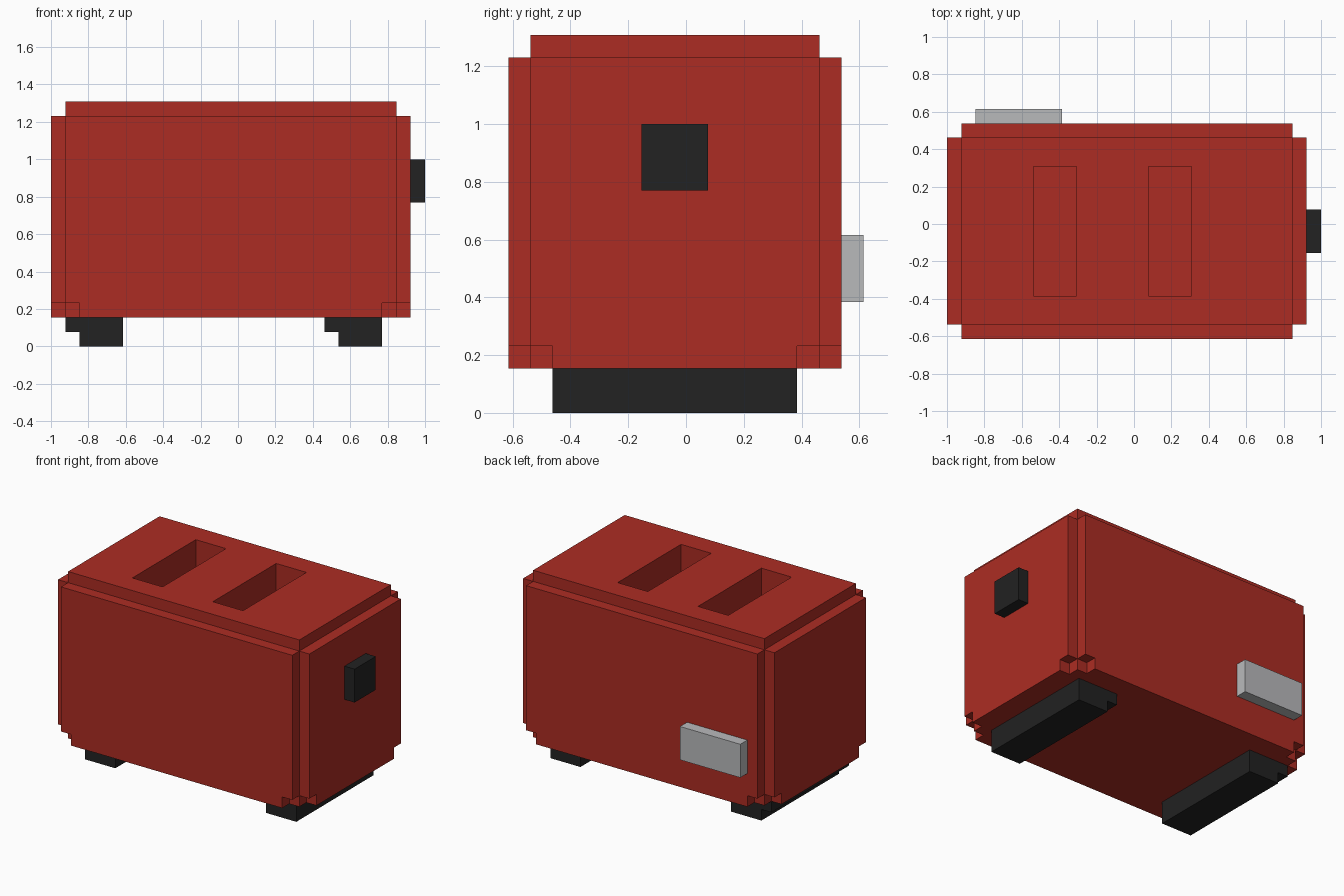
import bpy
import bmesh
from mathutils import Vector

cube = bpy.data.objects.get("Cube")
if cube:
    bpy.data.objects.remove(cube, do_unlink=True)

U = 1 / 13  # one block of the grid everything sits on


def material(name, rgb):
    mat = bpy.data.materials.new(name)
    mat.use_nodes = True
    mat.diffuse_color = (*rgb, 1)
    mat.node_tree.nodes["Principled BSDF"].inputs["Base Color"].default_value = (*rgb, 1)
    return mat


red = material("red enamel", (0.413, 0.0252, 0.0168))
black = material("black rubber", (0.016, 0.016, 0.016))
grey = material("grey metal", (0.485, 0.491, 0.50))


def prism(name, profile, axis, start, end, mat):
    """Extrude a flat profile (side, height) along x or y, in grid blocks."""
    def place(a, z, d):
        return Vector((d, a, z) if axis == "x" else (a, d, z)) * U
    bm = bmesh.new()
    face = bm.faces.new([bm.verts.new(place(a, z, start)) for a, z in profile])
    moved = bmesh.ops.extrude_face_region(bm, geom=[face], use_keep_orig=True)["geom"]
    shift = place(0, 0, end - start)
    bmesh.ops.translate(bm, vec=shift, verts=[v for v in moved if isinstance(v, bmesh.types.BMVert)])
    bmesh.ops.recalc_face_normals(bm, faces=bm.faces)
    mesh = bpy.data.meshes.new(name)
    bm.to_mesh(mesh)
    bm.free()
    mesh.materials.append(mat)
    obj = bpy.data.objects.new(name, mesh)
    bpy.context.collection.objects.link(obj)
    return obj


def box(name, x, y, z, mat):
    profile = [(x[0], z[0]), (x[1], z[0]), (x[1], z[1]), (x[0], z[1])]
    return prism(name, profile, "y", y[0], y[1], mat)


def panel(name, lo, hi, axis, start, end):
    """Wall panel with a one-block notch in both lower corners."""
    profile = [(lo + 1, 2), (hi - 1, 2), (hi - 1, 3), (hi, 3),
               (hi, 16), (lo, 16), (lo, 3), (lo + 1, 3)]
    return prism(name, profile, axis, start, end, red)


# Main body with two bread slots cut into the top
body = box("body", (-12, 11), (-7, 6), (2, 17), red)
for x in (-7, 1):
    cutter = box("slot_cutter", (x, x + 3), (-5, 4), (7, 18), red)
    cutter.hide_render = True
    mod = body.modifiers.new("slot", "BOOLEAN")
    mod.operation = "DIFFERENCE"
    mod.solver = "EXACT"
    mod.object = cutter
    bpy.context.view_layer.update()
    cut_mesh = bpy.data.meshes.new_from_object(
        body.evaluated_get(bpy.context.evaluated_depsgraph_get()))
    body.modifiers.clear()
    body.data = cut_mesh
    bpy.data.objects.remove(cutter, do_unlink=True)

# Raised wall panels
panel("front_panel", -12, 11, "y", -8, -7)
panel("back_panel", -12, 11, "y", 6, 7)
panel("right_panel", -7, 6, "x", -13, -12)
panel("left_panel", -7, 6, "x", 11, 12)

# Stepped feet
for name, x in (("right_foot", -12), ("left_foot", 6)):
    step = [(x, 1), (x + 1, 1), (x + 1, 0), (x + 4, 0), (x + 4, 2), (x, 2)]
    prism(name, step, "y", -6, 5, black)

# Lever on the side and plate on the back
box("lever", (12, 13), (-2, 1), (10, 13), black)
box("back_plate", (-11, -5), (7, 8), (5, 8), grey)
